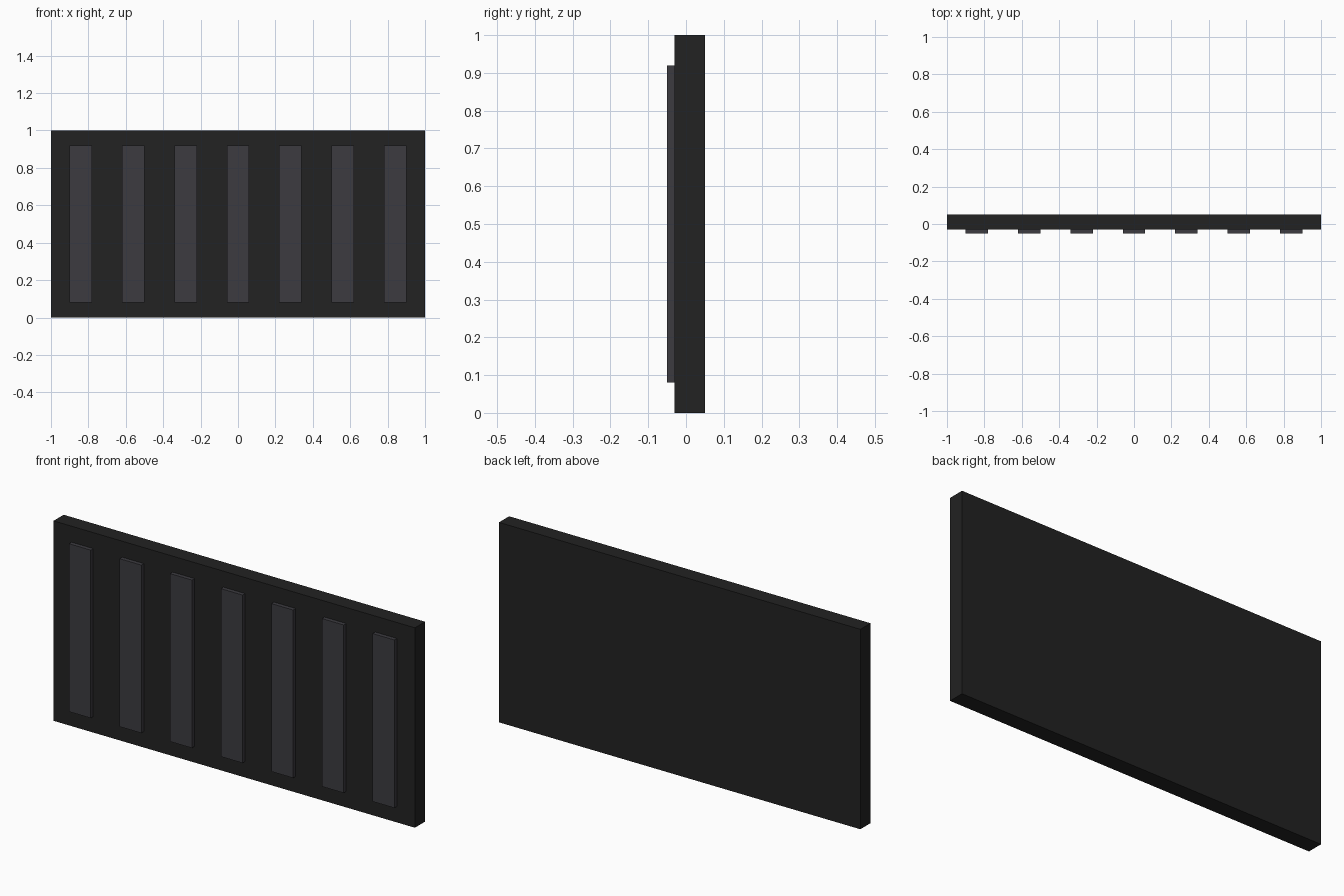
import bpy

if "Cube" in bpy.data.objects:
    bpy.data.objects.remove(bpy.data.objects["Cube"])


def material(name, rgb):
    mat = bpy.data.materials.new(name)
    mat.diffuse_color = (*rgb, 1.0)
    mat.use_nodes = True
    mat.node_tree.nodes["Principled BSDF"].inputs["Base Color"].default_value = mat.diffuse_color
    return mat


def box(name, low, high, mat):
    centre = [(a + b) / 2 for a, b in zip(low, high)]
    bpy.ops.mesh.primitive_cube_add(size=1, location=centre)
    obj = bpy.context.object
    obj.name = name
    obj.scale = [b - a for a, b in zip(low, high)]
    bpy.ops.object.transform_apply(location=False, rotation=False, scale=True)
    obj.data.materials.append(mat)
    return obj


panel_mat = material("dark_panel", (0.016, 0.016, 0.016))
slat_mat = material("grey_slat", (0.045, 0.044, 0.051))

# Backing panel
box("back_panel", (-1, -0.03, 0), (1, 0.05, 1), panel_mat)

# Seven raised vertical slats on the front face
for i in range(7):
    x = (i - 3) * 0.28
    box(f"slat_{i + 1}", (x - 0.06, -0.05, 0.08), (x + 0.06, -0.03, 0.92), slat_mat)
